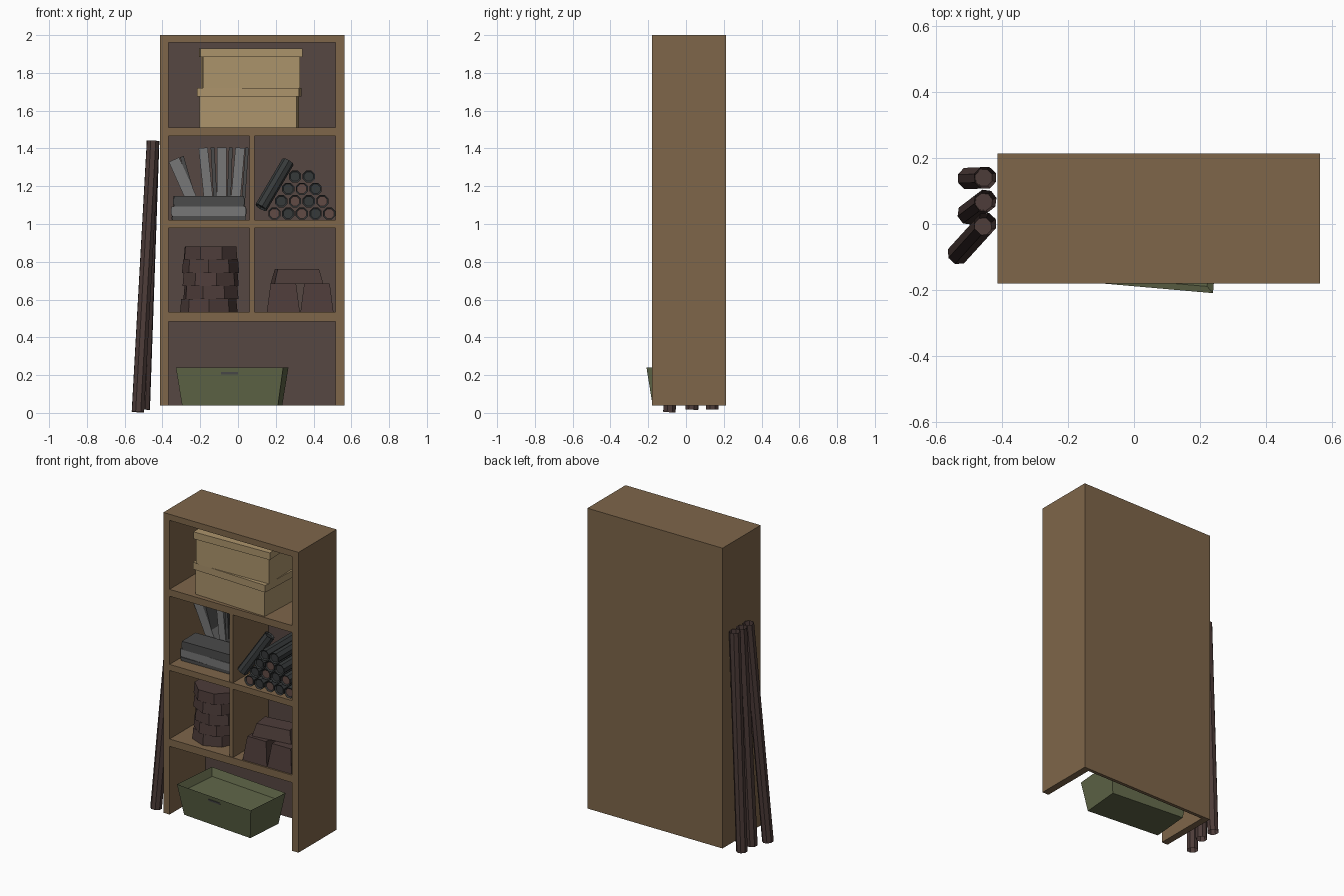
import bpy, bmesh, math, random
from mathutils import Vector, Matrix

if "Cube" in bpy.data.objects:
    bpy.data.objects.remove(bpy.data.objects["Cube"])

random.seed(4)


def material(name, rgb):
    m = bpy.data.materials.new(name)
    m.diffuse_color = (*rgb, 1)
    m.use_nodes = True
    m.node_tree.nodes["Principled BSDF"].inputs["Base Color"].default_value = m.diffuse_color
    return m


WOOD = material("shelf_wood", (0.21, 0.133, 0.068))
BACK = material("dark_back", (0.093, 0.063, 0.055))
CARD = material("cardboard", (0.413, 0.296, 0.15))
GREEN = material("bin_green", (0.118, 0.135, 0.066))
BROWN = material("dark_brown", (0.074, 0.045, 0.041))
GREY = material("light_grey", (0.185, 0.185, 0.185))
DARK = material("dark_grey", (0.07, 0.07, 0.07))
BLACK = material("charcoal", (0.037, 0.041, 0.042))
RUST = material("tube_core", (0.12, 0.07, 0.06))


def finish(name, bm, *mats):
    bmesh.ops.recalc_face_normals(bm, faces=bm.faces)
    me = bpy.data.meshes.new(name)
    bm.to_mesh(me)
    bm.free()
    for m in mats:
        me.materials.append(m)
    ob = bpy.data.objects.new(name, me)
    bpy.context.collection.objects.link(ob)
    return ob


def block_bm(size, taper=0.0):
    """Box centred on the origin; taper pulls the top in (or out when negative)."""
    bm = bmesh.new()
    bmesh.ops.create_cube(bm, size=1)
    for v in bm.verts:
        cut = taper if v.co.z > 0 else 0
        v.co = Vector((v.co.x * (size[0] - 2 * cut), v.co.y * (size[1] - 2 * cut), v.co.z * size[2]))
    return bm


def block(name, mat, size, loc, rot=(0, 0, 0), taper=0.0):
    ob = finish(name, block_bm(size, taper), mat)
    ob.location = loc
    ob.rotation_euler = [math.radians(a) for a in rot]
    return ob


def box(name, mat, x0, x1, y0, y1, z0, z1):
    return block(name, mat, (x1 - x0, y1 - y0, z1 - z0), ((x0 + x1) / 2, (y0 + y1) / 2, (z0 + z1) / 2))


def tube(name, a, b, r, mats, wall, depth, sides=8):
    """Faceted tube between two points with recessed ends."""
    a, b = Vector(a), Vector(b)
    d = b - a
    bm = bmesh.new()
    bmesh.ops.create_cone(bm, cap_ends=True, segments=sides, radius1=r, radius2=r, depth=d.length,
                          matrix=Matrix.Rotation(math.pi / sides, 4, 'Z'))
    caps = [f for f in bm.faces if abs(f.normal.z) > 0.9]
    bmesh.ops.inset_individual(bm, faces=caps, thickness=wall)
    for f in caps:
        f.material_index = len(mats) - 1
        bmesh.ops.translate(bm, verts=f.verts, vec=-f.normal * depth)
    ob = finish(name, bm, *mats)
    ob.matrix_world = Matrix.Translation((a + b) / 2) @ d.to_track_quat('Z', 'Y').to_matrix().to_4x4()
    return ob


# Cabinet frame
F, B = -0.18, 0.195
box("side_left", WOOD, -0.413, -0.368, F, B, 0.04, 2)
box("side_right", WOOD, 0.517, 0.563, F, B, 0.04, 2)
box("top_board", WOOD, -0.368, 0.517, F, B, 1.96, 2)
box("back_board", WOOD, -0.413, 0.563, B, 0.213, 0.04, 2)
box("back_lining", BACK, -0.368, 0.517, B - 0.006, B, 0.042, 1.96)
for i, (z0, z1) in enumerate([(0.485, 0.533), (0.98, 1.02), (1.465, 1.51)]):
    box(f"shelf_{i}", WOOD, -0.368, 0.517, F, B - 0.006, z0, z1)
for i, (z0, z1) in enumerate([(0.533, 0.98), (1.02, 1.465)]):
    box(f"divider_{i}", WOOD, 0.06, 0.088, F + 0.005, B - 0.006, z0, z1)

# Two lidded cardboard boxes, turned slightly opposite ways
for i, (cx, z, turn) in enumerate([(0.06, 1.51, -2.5), (0.067, 1.72, 1.8)]):
    block(f"carton_{i}", CARD, (0.515, 0.29, 0.17), (cx, -0.013, z + 0.085), (0, 0, turn))
    block(f"carton_lid_{i}", CARD, (0.54, 0.312, 0.046), (cx, -0.013, z + 0.187), (0, 0, turn))

# Books lying flat, each with covers around a page block
z = 1.02
for i, (h, w, t, m) in enumerate([(0.022, 0.385, 1, DARK), (0.05, 0.39, -1, GREY), (0.055, 0.37, 1, DARK)]):
    block(f"flat_book_{i}", m, (w, 0.145, h), (-0.155, -0.02, z + h / 2), (0, 0, t))
    block(f"flat_pages_{i}", GREY, (w + 0.008, 0.135, h * 0.6), (-0.155, -0.02, z + h / 2), (0, 0, t))
    z += h

# Upright and leaning books behind the flat ones
for i, (x, w, tilt, m) in enumerate([(-0.27, 0.06, -24, GREY), (-0.25, 0.02, -16, DARK), (-0.165, 0.048, -6, GREY),
                                     (-0.125, 0.02, -3, DARK), (-0.085, 0.05, 0, GREY), (-0.045, 0.02, 2, DARK),
                                     (-0.005, 0.05, 5, GREY), (0.035, 0.018, 4, DARK)]):
    a = math.radians(tilt)
    h = 0.34 if i < 2 else 0.375
    block(f"upright_book_{i}", m, (w, 0.115, h), (x, 0.122, 1.03 + h / 2 * math.cos(a)), (0, tilt, 0))

# Pyramid of charcoal tubes, with one leaning on its slope
for row in range(4):
    for c in range(5 - row if row < 3 else 2):
        x, zz = 0.193 + 0.0725 * c + 0.0363 * row, 1.055 + 0.0655 * row
        core = RUST if (c + (row + 1) // 2) % 2 == 0 and row < 3 else BLACK
        tube(f"tube_{row}_{c}", (x, -0.165 + random.uniform(0, 0.02), zz), (x, 0.17, zz), 0.035,
             (BLACK, core), 0.008, 0.006)
tube("leaning_tube", (0.122, -0.13, 1.087), (0.265, -0.05, 1.33), 0.034, (BLACK, BLACK), 0.008, 0.01)

# Round stack of brick layers, each turned against the one below
for i in range(5):
    bm = bmesh.new()
    bmesh.ops.create_cone(bm, cap_ends=True, segments=8, radius1=0.152, radius2=0.146, depth=0.069)
    ob = finish(f"brick_layer_{i}", bm, BROWN)
    ob.location = (-0.15 + random.uniform(-0.008, 0.008), 0.01, 0.533 + 0.0695 * (i + 0.5))
    ob.rotation_euler.z = math.radians(22.5 * (i % 2) + 6 * i)

# Tapered ingots: two below, one across the top
block("ingot_left", BROWN, (0.175, 0.3, 0.152), (0.24, -0.02, 0.609), taper=0.02)
block("ingot_right", BROWN, (0.175, 0.3, 0.152), (0.418, -0.02, 0.609), taper=0.02)
block("ingot_top", BROWN, (0.26, 0.15, 0.078), (0.312, -0.04, 0.724), (0, 0, 8), taper=0.02)

# Flared storage bin with recessed contents and a slot front and back
bm = block_bm((0.51, 0.26, 0.2), -0.03)
top = [max(bm.faces, key=lambda f: f.calc_center_median().z)]
bmesh.ops.inset_individual(bm, faces=top, thickness=0.016)
bmesh.ops.translate(bm, verts=top[0].verts, vec=(0, 0, -0.05))
for v in top[0].verts:
    v.co.x *= 0.97
    v.co.y *= 0.95
storage_bin = finish("storage_bin", bm, GREEN)
storage_bin.location = (-0.031, -0.025, 0.14)
storage_bin.rotation_euler.z = math.radians(-5)
for s in (-1, 1):
    slot = block("bin_slot", DARK, (0.09, 0.006, 0.012), (0, s * 0.1555, 0.07), (-s * 8.5, 0, 0))
    slot.parent = storage_bin

# Three hollow poles leaning on the left side
for i, (x, y, z, ty, h) in enumerate([(-0.53, -0.088, 0.005, 0.0, 1.44), (-0.5, 0.032, 0.018, 0.07, 1.44),
                                      (-0.5, 0.138, 0.018, 0.14, 1.44)]):
    tube(f"pole_{i}", (x, y, z), (-0.45, ty, h), 0.035, (BROWN,), 0.008, 0.12)
